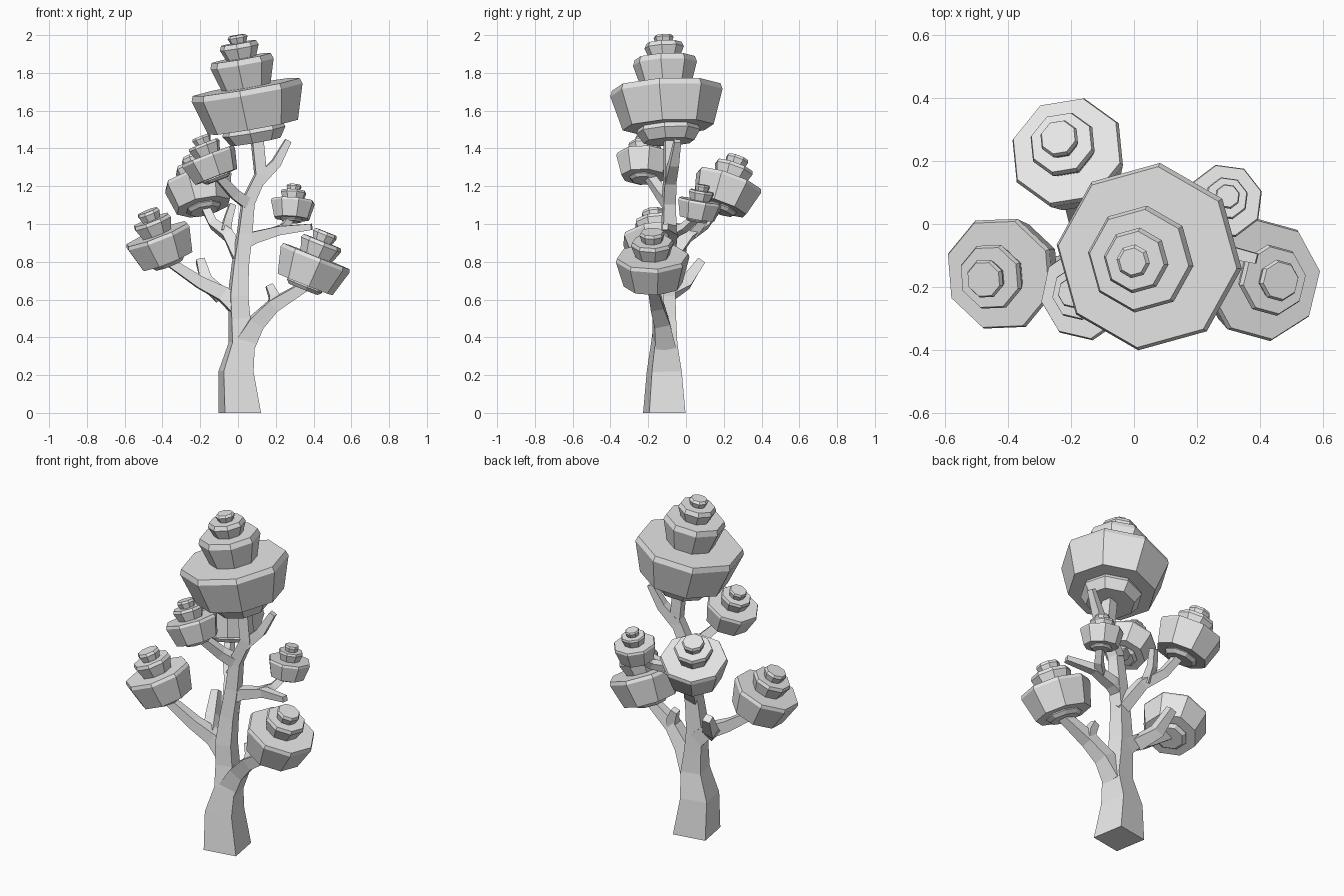
import bpy, bmesh, math
from mathutils import Vector

cube = bpy.data.objects.get("Cube")
if cube:
    bpy.data.objects.remove(cube)

grey = bpy.data.materials.new("plain_grey")
grey.use_nodes = True
COLOUR = (0.8, 0.8, 0.8, 1)
grey.diffuse_color = COLOUR
grey.node_tree.nodes["Principled BSDF"].inputs["Base Color"].default_value = COLOUR


def skin_rings(name, rings):
    """Join a row of equal rings into one closed solid with capped ends."""
    bm = bmesh.new()
    rows = [[bm.verts.new(p) for p in ring] for ring in rings]
    n = len(rows[0])
    for low, high in zip(rows, rows[1:]):
        for i in range(n):
            j = (i + 1) % n
            bm.faces.new((low[i], low[j], high[j], high[i]))
    bm.faces.new(rows[0][::-1])
    bm.faces.new(rows[-1])
    bmesh.ops.recalc_face_normals(bm, faces=bm.faces)
    mesh = bpy.data.meshes.new(name)
    bm.to_mesh(mesh)
    bm.free()
    mesh.materials.append(grey)
    obj = bpy.data.objects.new(name, mesh)
    bpy.context.collection.objects.link(obj)
    return obj


def limb(name, *points):
    """Square tapering limb; each point is x, y, z, half width."""
    centres = [Vector(p[:3]) for p in points]
    rings = []
    for i, c in enumerate(centres):
        along = centres[min(i + 1, len(points) - 1)] - centres[max(i - 1, 0)]
        if c.z == 0:
            along = Vector((0, 0, 1))
        along.normalize()
        side = Vector((-0.17, 0.98, 0))
        side = (side - along * side.dot(along)).normalized()
        other = along.cross(side)
        w = points[i][3]
        rings.append([c + (side * a + other * b) * w
                      for a, b in ((1, 1), (-1, 1), (-1, -1), (1, -1))])
    return skin_rings(name, rings)


# Stacked tiers: base height, rim height, base radius, rim radius
CROWN_TIERS = ((-0.98, -0.72, 0.45, 0.57), (-0.72, 0, 0.81, 1),
               (0, 0.52, 0.44, 0.57), (0.52, 0.79, 0.27, 0.35), (0.79, 0.93, 0.14, 0.18))
CLUMP_TIERS = ((-0.96, -0.82, 0.42, 0.52), (-0.82, 0, 0.8, 1),
               (0, 0.43, 0.46, 0.58), (0.43, 0.7, 0.28, 0.34))


def foliage(name, centre, axis, size, turn, tiers=CLUMP_TIERS):
    """Eight sided stack of flared tiers, each with a bevelled rim."""
    profile = []
    for low, high, r_low, r_high in tiers:
        bevel = min(0.1, 0.3 * (high - low))
        profile += [(r_low, low), (r_high, high - bevel), (r_high - 0.035, high)]
    tilt = Vector((0, 0, 1)).rotation_difference(Vector(axis))
    rings = []
    for r, z in profile:
        ring = []
        for k in range(8):
            a = math.radians(turn) + k * math.tau / 8
            local = Vector((r * math.cos(a), r * math.sin(a), z)) * size
            ring.append(tilt @ local + Vector(centre))
        rings.append(ring)
    return skin_rings(name, rings)


# Trunk
limb("trunk", (0.01, -0.115, 0, 0.097), (-0.01, -0.115, 0.22, 0.08),
     (0.02, -0.115, 0.37, 0.06), (0.008, -0.11, 0.5, 0.05), (0, -0.11, 0.62, 0.047),
     (0.012, -0.1, 0.78, 0.04), (0.035, -0.09, 0.95, 0.036), (0.057, -0.09, 1.15, 0.03))

# Lower right limb and spur
limb("low_branch", (0.03, -0.115, 0.36, 0.055), (0.1, -0.13, 0.48, 0.042),
     (0.19, -0.155, 0.57, 0.035), (0.37, -0.18, 0.68, 0.025))
limb("low_branch_spur", (0.19, -0.155, 0.57, 0.03), (0.19, -0.145, 0.62, 0.026),
     (0.165, -0.135, 0.675, 0.019))

# Left limb and spur
limb("left_branch", (0, -0.11, 0.56, 0.047), (-0.08, -0.11, 0.63, 0.038),
     (-0.2, -0.125, 0.69, 0.031), (-0.38, -0.15, 0.81, 0.022))
limb("left_branch_spur", (-0.1, -0.1, 0.63, 0.037), (-0.165, 0, 0.69, 0.032),
     (-0.2, 0.08, 0.805, 0.022))

# Back limb and spur
limb("back_branch", (0.02, -0.1, 0.8, 0.036), (-0.05, 0.01, 0.94, 0.029),
     (-0.13, 0.1, 1.0, 0.024), (-0.18, 0.18, 1.1, 0.021))
limb("back_branch_spur", (-0.07, 0.03, 0.95, 0.026), (-0.055, 0.09, 1.02, 0.021),
     (-0.03, 0.13, 1.1, 0.017))

# Right limb and the twig under the small foliage
limb("right_branch", (0.03, -0.09, 0.9, 0.034), (0.09, -0.08, 0.93, 0.031),
     (0.22, -0.07, 0.965, 0.024), (0.39, -0.11, 0.985, 0.016))
limb("right_branch_twig", (0.18, -0.07, 0.955, 0.024), (0.24, -0.01, 0.98, 0.02),
     (0.285, 0.06, 1.04, 0.018))

# Top fork
limb("upper_left_branch", (0.05, -0.09, 1.11, 0.031), (-0.02, -0.13, 1.16, 0.027),
     (-0.11, -0.2, 1.26, 0.022))
limb("crown_branch", (0.05, -0.09, 1.11, 0.033), (0.12, -0.085, 1.26, 0.03),
     (0.1, -0.085, 1.46, 0.03))
limb("crown_spur", (0.11, -0.085, 1.23, 0.03), (0.2, -0.065, 1.32, 0.025),
     (0.265, -0.045, 1.44, 0.017))

# Foliage clumps
foliage("crown_foliage", (0.043, -0.105, 1.725), (-0.17, -0.05, 0.98), 0.3, -7, CROWN_TIERS)
foliage("left_foliage", (-0.43, -0.16, 0.948), (-0.36, -0.12, 0.92), 0.187, -19)
foliage("back_foliage", (-0.214, 0.232, 1.233), (-0.2, 0.33, 0.92), 0.187, -15)
foliage("upper_left_foliage", (-0.16, -0.22, 1.365), (-0.36, 0.03, 0.93), 0.151, 10)
foliage("small_right_foliage", (0.291, 0.075, 1.125), (0.07, 0.16, 0.97), 0.12, 15)
foliage("low_right_foliage", (0.415, -0.177, 0.83), (0.37, -0.02, 0.93), 0.197, 8)
